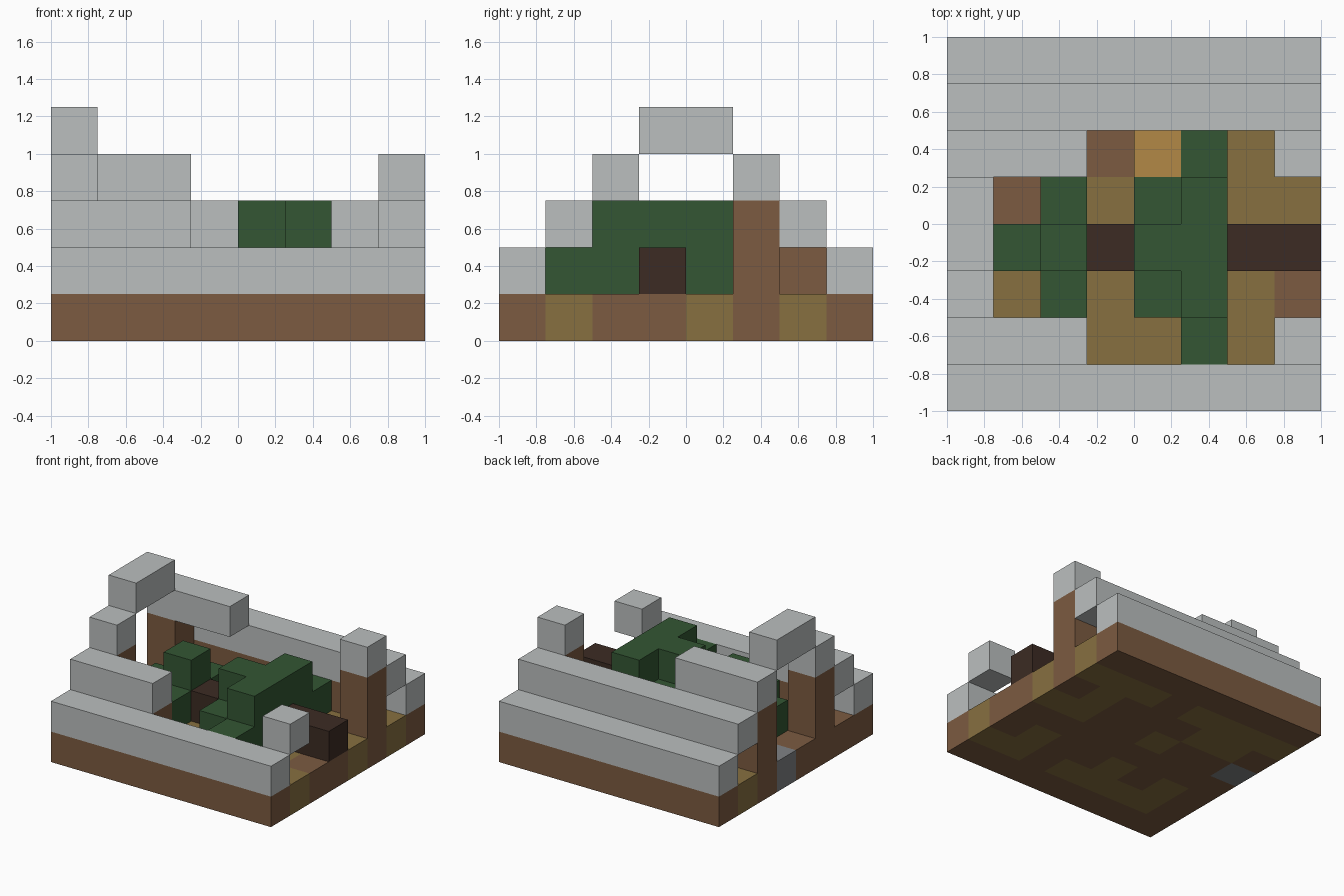
import bpy
import bmesh
from mathutils import Vector

CELL = 0.25

old = bpy.data.objects.get("Cube")
if old:
    bpy.data.objects.remove(old, do_unlink=True)


def linear(v):
    v /= 255
    return v / 12.92 if v <= 0.04045 else ((v + 0.055) / 1.055) ** 2.4


def material(name, rgb):
    colour = tuple(linear(c) for c in rgb) + (1.0,)
    mat = bpy.data.materials.new(name)
    mat.use_nodes = True
    mat.diffuse_color = colour
    node = next(n for n in mat.node_tree.nodes if n.type == 'BSDF_PRINCIPLED')
    node.inputs["Base Color"].default_value = colour
    node.inputs["Roughness"].default_value = 0.9
    return mat


pale = material("pale_grey", (187, 191, 191))
earth = material("earth_brown", (124, 91, 65))
moss = material("olive_moss", (135, 112, 64))
leaf = material("leaf_green", (51, 86, 51))
bark = material("dark_bark", (60, 43, 35))
amber = material("amber_wood", (178, 136, 70))
stone = material("stone_grey", (127, 130, 132))


def cells(xs, ys, zs):
    """Grid cells in inclusive (first, last) ranges."""
    span = lambda r: range(r[0], r[1] + 1)
    return {(i, j, k) for i in span(xs) for j in span(ys) for k in span(zs)}


def blocks(name, filled, mats, pick=lambda c: 0):
    """One mesh of joined cubes, with only the outer faces kept."""
    bm = bmesh.new()
    for c in sorted(filled):
        mid = Vector((c[0] - 3.5, c[1] - 3.5, c[2] + 0.5))
        for axis in range(3):
            for sign in (-1, 1):
                n = Vector((0, 0, 0))
                n[axis] = sign
                if tuple(int(a + b) for a, b in zip(c, n)) in filled:
                    continue
                u = Vector((0, 0, 0))
                u[(axis + 1) % 3] = 1
                v = n.cross(u)
                ring = (-u - v, u - v, u + v, v - u)
                verts = [bm.verts.new((mid + (n + r) / 2) * CELL) for r in ring]
                bm.faces.new(verts).material_index = pick(c)
    bmesh.ops.remove_doubles(bm, verts=bm.verts[:], dist=0.001)
    mesh = bpy.data.meshes.new(name)
    bm.to_mesh(mesh)
    bm.free()
    for m in mats:
        mesh.materials.append(m)
    ob = bpy.data.objects.new(name, mesh)
    bpy.context.collection.objects.link(ob)
    return ob


# Floor plan, back row first: e earth, m moss, s stone
PLAN = ["eeeeeeee",
        "mmmmemmm",
        "emmeeeme",
        "seemeemm",
        "eeeeeeee",
        "ememeeme",
        "emmmmemm",
        "eeeeeeee"]
blocks("floor", cells((0, 7), (0, 7), (0, 0)), [earth, moss, stone],
       lambda c: "ems".index(PLAN[7 - c[1]][c[0]]))

# Corner posts and remaining walls
for name, i, j in (("front_left_post", 0, 2), ("back_left_post", 0, 5),
                   ("back_right_post", 7, 5)):
    blocks(name, cells((i, i), (j, j), (1, 2)), [earth])
blocks("back_wall", cells((1, 6), (6, 6), (1, 1)), [earth])
blocks("front_wall", cells((1, 2), (1, 1), (1, 1)), [earth])

# Stepped roof: full eaves, then broken upper courses
for name, xs, j, k in (("front_eave", (0, 7), 0, 1),
                       ("back_eave", (0, 7), 7, 1),
                       ("front_second_course", (0, 2), 1, 2),
                       ("front_loose_block", (7, 7), 1, 2),
                       ("back_second_course", (0, 7), 6, 2),
                       ("front_third_block", (0, 0), 2, 3),
                       ("back_third_course", (0, 2), 5, 3),
                       ("back_third_block", (7, 7), 5, 3)):
    blocks(name, cells(xs, (j, j), (k, k)), [pale])
blocks("ridge", cells((0, 0), (3, 4), (4, 4)), [pale])

# Fallen trunk with leaves around it
blocks("trunk", cells((2, 7), (3, 3), (1, 1)), [bark])
large = (cells((5, 5), (1, 5), (1, 1)) | cells((4, 4), (2, 4), (1, 1))
         | cells((5, 5), (2, 4), (2, 2)) | {(4, 3, 2)})
small = cells((2, 2), (2, 4), (1, 1)) | {(1, 3, 1), (2, 3, 2)}
trunk_cells = cells((2, 7), (3, 3), (1, 1))
blocks("large_leaves", large - trunk_cells, [leaf])
blocks("small_leaves", small - trunk_cells, [leaf])

# Wooden box inside
blocks("wooden_box", cells((4, 4), (5, 5), (1, 1)), [amber])
